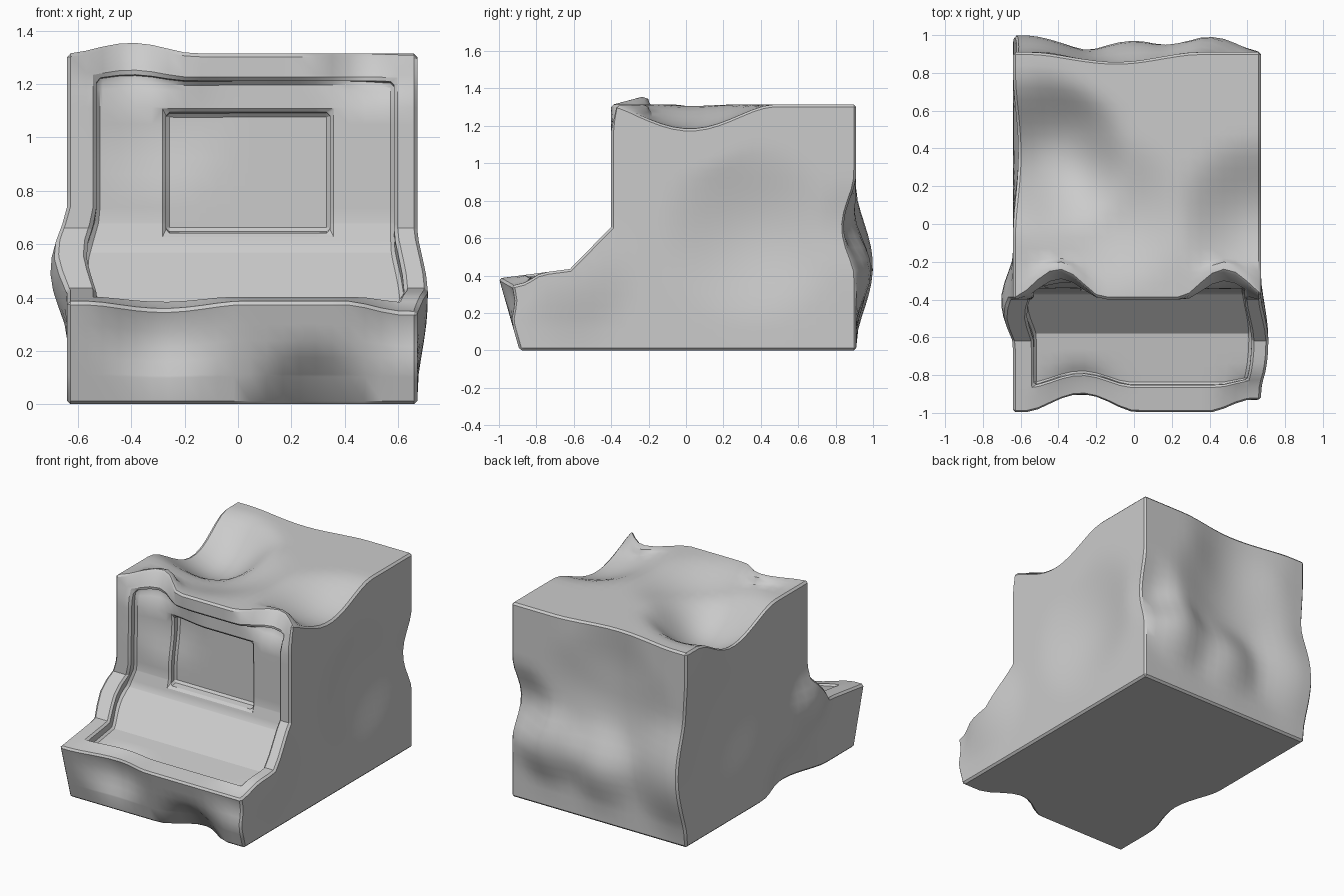
import bpy, bmesh, math
from mathutils import Vector

if "Cube" in bpy.data.objects:
    bpy.data.objects.remove(bpy.data.objects["Cube"])


def prism(name, profile, x0, x1):
    """Extrude a (y, z) profile between two x positions."""
    bm = bmesh.new()
    left = [bm.verts.new((x0, y, z)) for y, z in profile]
    face = bm.faces.new(left)
    ext = bmesh.ops.extrude_face_region(bm, geom=[face])
    bmesh.ops.translate(bm, vec=(x1 - x0, 0, 0),
                        verts=[v for v in ext["geom"] if isinstance(v, bmesh.types.BMVert)])
    bmesh.ops.recalc_face_normals(bm, faces=bm.faces)
    me = bpy.data.meshes.new(name)
    bm.to_mesh(me)
    bm.free()
    ob = bpy.data.objects.new(name, me)
    bpy.context.collection.objects.link(ob)
    return ob


# casing with a stepped front
casing = prism("battered_casing",
               [(-.89, 0), (.91, 0), (.91, 1.315), (-.40, 1.315), (-.40, .66),
                (-.62, .435), (-1.0, .385)], -.64, .672)

# cutters: sunken front panel, then the screen opening
panel = prism("panel_cutter",
              [(-.345, 1.21), (-.34, .68), (-.37, .57), (-.58, .375), (-.85, .335),
               (-.86, .6), (-.7, 1.23)], -.53, .585)
screen = prism("screen_cutter",
               [(-.285, 1.09), (-.285, .65), (-.38, .635), (-.38, 1.10)], -.27, .345)

for cutter in (panel, screen):
    m = casing.modifiers.new(cutter.name, 'BOOLEAN')
    m.operation = 'DIFFERENCE'
    m.solver = 'EXACT'
    m.object = cutter
    cutter.hide_render = True
bev = casing.modifiers.new("edge", 'BEVEL')
bev.width = .013
bev.segments = 1
bev.limit_method = 'ANGLE'
bev.angle_limit = math.radians(50)

# bake the clean shape
dg = bpy.context.evaluated_depsgraph_get()
mesh = bpy.data.meshes.new_from_object(casing.evaluated_get(dg))
casing.modifiers.clear()
casing.data = mesh
for cutter in (panel, screen):
    bpy.data.objects.remove(cutter)

# slice into a fine grid so the dents can bend every side
bm = bmesh.new()
bm.from_mesh(mesh)
STEP = .06
for axis, lo, hi in ((0, -.63, .66), (1, -.98, .9), (2, .05, 1.3)):
    n = int((hi - lo) / STEP)
    for i in range(1, n):
        co, no = Vector(), Vector()
        co[axis] = lo + (hi - lo) * i / n
        no[axis] = 1
        bmesh.ops.bisect_plane(bm, geom=bm.verts[:] + bm.edges[:] + bm.faces[:],
                               plane_co=co, plane_no=no, dist=1e-5)

# dents and bulges: centre, radius, push
top_dents = [
    ((-.45, .37, 1.31), .46, (.04, 0, -.22)),
    ((.66, .02, 1.31), .46, (0, 0, -.13)),
    ((-.15, .05, 1.31), .45, (0, 0, -.08)),
    ((-.40, -.40, 1.33), .24, (0, .15, .04)),
    ((.48, -.40, 1.33), .24, (0, .15, 0)),
    ((-.10, .91, 1.31), .45, (0, -.05, 0)),
]
side_dents = [
    ((-.62, -.41, .50), .26, (-.065, 0, 0)),
    ((.65, -.62, .40), .36, (.04, 0, 0)),
    ((.67, .35, .62), .50, (-.06, 0, 0)),
    ((-.64, .50, .72), .60, (.06, 0, 0)),
    ((-.64, -.25, 0), .35, (.08, 0, 0)),
]
back_dents = [
    ((-.60, .91, .45), .42, (0, .09, 0)),
    ((0, .91, .38), .30, (0, .06, 0)),
    ((.40, .91, .43), .30, (0, .08, 0)),
    ((.62, .91, .66), .28, (-.02, -.07, 0)),
    ((-.05, .91, .85), .50, (0, -.08, 0)),
]
front_dents = [
    ((-.28, -.98, .33), .30, (0, .10, -.03)),
    ((.64, -.98, .36), .24, (0, .07, -.04)),
    ((.28, -.89, 0), .26, (0, .12, 0)),
    ((-.30, -.34, 1.05), .30, (0, .04, 0)),
]
for v in bm.verts:
    base = v.co.copy()
    keep = min(1, base.z / .08)          # base stays flat
    for c, r, push in top_dents + side_dents + back_dents + front_dents:
        t = (base - Vector(c)).length / r
        if t < 1:
            v.co += Vector((push[0], push[1], push[2] * keep)) * (1 - t * t) ** 2

bmesh.ops.triangulate(bm, faces=[f for f in bm.faces if len(f.verts) > 4])
bmesh.ops.recalc_face_normals(bm, faces=bm.faces)
bm.to_mesh(mesh)
bm.free()

bpy.context.view_layer.objects.active = casing
casing.select_set(True)
bpy.ops.object.shade_smooth_by_angle(angle=math.radians(32))
